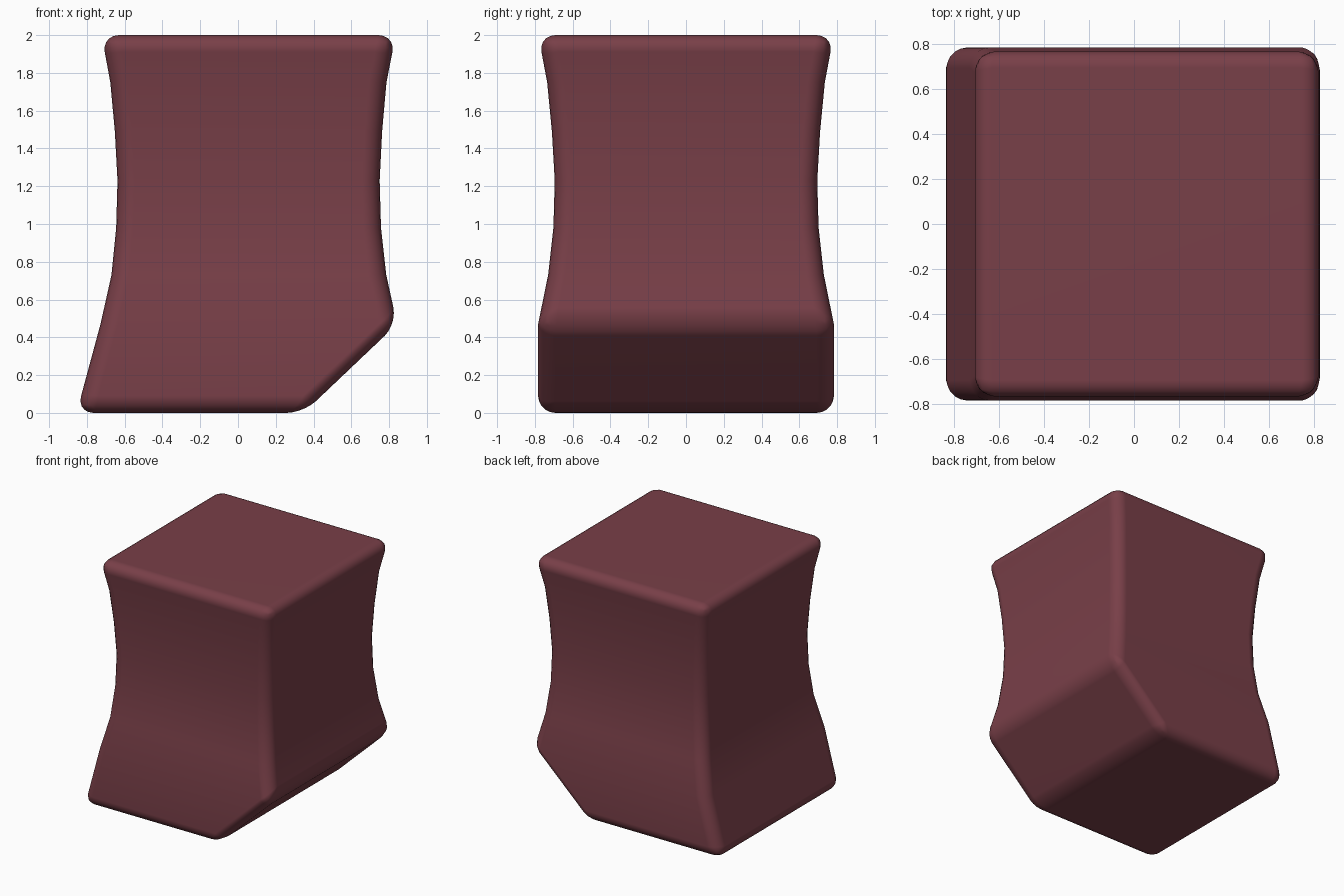
import bpy, bmesh, math

if "Cube" in bpy.data.objects:
    bpy.data.objects.remove(bpy.data.objects["Cube"])

# Cross-sections from bottom to top: z, left x, right x, half depth
SECTIONS = [
    (0.00, -0.855, 0.347, 0.783),
    (0.47, -0.728, 0.842, 0.783),
    (0.73, -0.670, 0.785, 0.730),
    (0.98, -0.645, 0.757, 0.702),
    (1.23, -0.638, 0.750, 0.695),
    (1.49, -0.652, 0.763, 0.710),
    (1.75, -0.676, 0.786, 0.735),
    (2.00, -0.722, 0.835, 0.782),
]

# Waisted block lofted through the sections, with a sloped lower right edge
bm = bmesh.new()
rings = [[bm.verts.new(p) for p in ((l, -d, z), (r, -d, z), (r, d, z), (l, d, z))]
         for z, l, r, d in SECTIONS]
for a, b in zip(rings, rings[1:]):
    for i in range(4):
        j = (i + 1) % 4
        bm.faces.new((a[i], a[j], b[j], b[i]))
bm.faces.new(rings[0][::-1])
bm.faces.new(rings[-1])
bmesh.ops.recalc_face_normals(bm, faces=bm.faces[:])
mesh = bpy.data.meshes.new("waisted_block")
bm.to_mesh(mesh)
bm.free()
mesh.shade_smooth()
block = bpy.data.objects.new("waisted_block", mesh)
bpy.context.collection.objects.link(block)

# Rounded edges
bevel = block.modifiers.new("rounded_edges", 'BEVEL')
bevel.width = 0.09
bevel.segments = 5
bevel.limit_method = 'ANGLE'
bevel.angle_limit = math.radians(30)
normals = block.modifiers.new("face_weighting", 'WEIGHTED_NORMAL')
normals.keep_sharp = True

# Muted red
mat = bpy.data.materials.new("muted_red")
mat.diffuse_color = (0.19, 0.05, 0.065, 1)
mat.use_nodes = True
mat.node_tree.nodes["Principled BSDF"].inputs["Base Color"].default_value = mat.diffuse_color
mesh.materials.append(mat)
